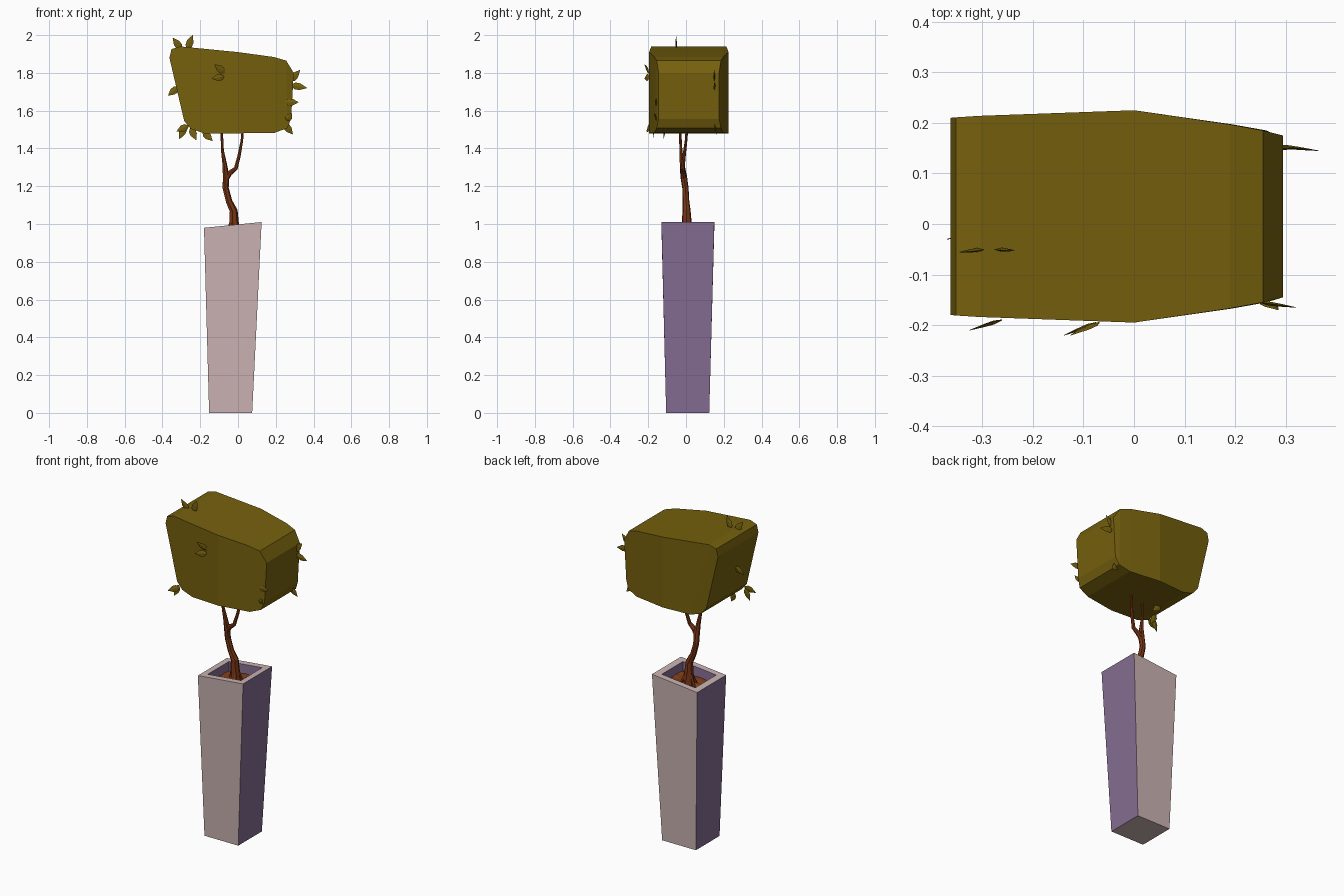
import bpy, bmesh, math, random
from mathutils import Vector
random.seed(3)


def material(name, r, g, b):
    m = bpy.data.materials.new(name)
    m.diffuse_color = (r, g, b, 1)
    return m


PINK = material("pale pink", 0.60, 0.45, 0.45)
PURPLE = material("dusty purple", 0.235, 0.155, 0.29)
OLIVE = material("olive green", 0.18, 0.118, 0.004)
BARK = material("red brown bark", 0.19, 0.036, 0.007)
SOIL = material("brown soil", 0.22, 0.05, 0.01)


def finish(name, bm, *mats):
    bmesh.ops.recalc_face_normals(bm, faces=bm.faces)
    me = bpy.data.meshes.new(name)
    bm.to_mesh(me)
    bm.free()
    for m in mats:
        me.materials.append(m)
    ob = bpy.data.objects.new(name, me)
    bpy.context.collection.objects.link(ob)
    return ob


def loft(bm, rings, cap_start=True, cap_end=True):
    """Skin a list of point rings with quads."""
    vs = [[bm.verts.new(p) for p in ring] for ring in rings]
    n = len(vs[0])
    for a, b in zip(vs, vs[1:]):
        for i in range(n):
            j = (i + 1) % n
            bm.faces.new((a[i], a[j], b[j], b[i]))
    if cap_start:
        bm.faces.new(vs[0][::-1])
    if cap_end:
        bm.faces.new(vs[-1])


def rect(x0, x1, y0, y1, zf):
    return [(x, y, zf(x)) for x, y in ((x0, y0), (x1, y0), (x1, y1), (x0, y1))]


# planter: tapered box with a slanted rim and a recessed inside
def rim(x):
    return 0.98 + (x + 0.18) * 0.1


bm = bmesh.new()
loft(bm, [rect(-0.153, 0.075, -0.105, 0.123, lambda x: 0),
          rect(-0.18, 0.125, -0.13, 0.15, rim),
          rect(-0.14, 0.085, -0.092, 0.112, rim),
          rect(-0.138, 0.082, -0.089, 0.109, lambda x: rim(x) - 0.09)])
bm.normal_update()
for f in bm.faces:
    c = f.calc_center_median()
    inside = abs(f.normal.z) < 0.3 and -0.145 < c.x < 0.09 and -0.095 < c.y < 0.115 and c.z > 0.7
    f.material_index = 1 if abs(f.normal.x) > 0.7 or inside else 0
finish("planter", bm, PINK, PURPLE)

# soil: slightly uneven patch
bm = bmesh.new()
bmesh.ops.create_grid(bm, x_segments=8, y_segments=8, size=0.5)
for v in bm.verts:
    x, y = -0.028 + v.co.x * 0.224, 0.01 + v.co.y * 0.202
    v.co = (x, y, rim(x) - 0.055 + random.uniform(-0.005, 0.005))
finish("soil", bm, SOIL)


# trunk and branches: tapered tubes along (x, y, z, radius) paths
def tube(name, path, sides=7):
    pts = [Vector(p[:3]) for p in path]
    bm = bmesh.new()
    rings = []
    for i, p in enumerate(pts):
        d = (pts[min(i + 1, len(pts) - 1)] - pts[max(i - 1, 0)]).normalized()
        u = Vector((0, 1, 0)).cross(d).normalized()
        w = d.cross(u)
        r = path[i][3]
        rings.append([p + r * (math.cos(a) * u + math.sin(a) * w)
                      for a in (2 * math.pi * k / sides for k in range(sides))])
    loft(bm, rings)
    return finish(name, bm, BARK)


tube("trunk", [(-0.02, 0.005, 0.91, 0.036), (-0.022, 0.004, 0.99, 0.028),
               (-0.024, 0.003, 1.07, 0.022), (-0.048, 0, 1.12, 0.018),
               (-0.066, -0.003, 1.19, 0.017), (-0.064, -0.012, 1.25, 0.018),
               (-0.07, -0.02, 1.31, 0.013), (-0.083, -0.027, 1.39, 0.008),
               (-0.088, -0.033, 1.53, 0.006)])
tube("right_branch", [(-0.066, -0.01, 1.23, 0.012), (-0.045, -0.015, 1.27, 0.015),
                      (-0.012, -0.018, 1.295, 0.011), (0.005, -0.01, 1.36, 0.009),
                      (0.02, 0, 1.44, 0.007), (0.028, 0.006, 1.53, 0.006)])
for k in range(5):
    a = k * 2 * math.pi / 5 + 0.4
    c, s = math.cos(a), math.sin(a)
    tube(f"root_{k + 1}", [(-0.022 + 0.012 * c, 0.004 + 0.012 * s, 1.03, 0.006),
                           (-0.022 + 0.026 * c, 0.004 + 0.026 * s, 0.97, 0.010),
                           (-0.022 + 0.055 * c, 0.004 + 0.055 * s, 0.91, 0.008)], 5)

# clipped foliage: sections from left to right (top x, top z, bottom x, bottom z)
SECTIONS = [(-0.363, 1.88, -0.285, 1.546), (-0.352, 1.926, -0.25, 1.504),
            (-0.305, 1.94, -0.18, 1.48), (0, 1.91, 0, 1.48),
            (0.19, 1.884, 0.195, 1.483), (0.255, 1.865, 0.262, 1.508),
            (0.295, 1.80, 0.281, 1.557)]
WIDTHS = [0.195, 0.196, 0.199, 0.21, 0.182, 0.17, 0.16]
bm = bmesh.new()
loft(bm, [[(tx, 0.015 - w, tz), (tx, 0.015 + w, tz), (bx, 0.015 + w, bz), (bx, 0.015 - w, bz)]
          for (tx, tz, bx, bz), w in zip(SECTIONS, WIDTHS)])
finish("foliage", bm, OLIVE)


# loose leaves: pointed blades from base to tip
def leaf(name, base, tip):
    b, t = Vector(base), Vector(tip)
    d = (t - b).normalized()
    side = d.cross(Vector((0, 1, 0))).normalized()
    up = side.cross(d)
    bm = bmesh.new()

    def ring(f, w, h):
        c = b.lerp(t, f)
        return [c + side * w, c + up * h, c - side * w, c - up * h]
    loft(bm, [ring(0, 0.004, 0.001), ring(0.25, 0.018, 0.004),
              ring(0.55, 0.018, 0.003), ring(1, 0.001, 0.0005)])
    finish(name, bm, OLIVE)


LEAVES = [
    ((-0.30, -0.05, 1.925), (-0.345, -0.056, 1.985)), ((-0.268, -0.05, 1.925), (-0.24, -0.053, 2.0)),
    ((-0.315, -0.02, 1.725), (-0.37, -0.03, 1.68)), ((-0.262, -0.19, 1.52), (-0.325, -0.21, 1.49)),
    ((-0.28, -0.17, 1.52), (-0.31, -0.175, 1.45)),
    ((-0.25, -0.11, 1.51), (-0.222, -0.12, 1.445)), ((-0.185, 0.01, 1.49), (-0.135, 0, 1.44)),
    ((0.275, 0.15, 1.755), (0.328, 0.15, 1.815)), ((0.28, 0.155, 1.735), (0.365, 0.145, 1.72)),
    ((0.25, -0.155, 1.645), (0.32, -0.165, 1.645)), ((0.255, -0.155, 1.55), (0.285, -0.17, 1.585)),
    ((0.245, 0.15, 1.53), (0.29, 0.16, 1.475)),
    ((-0.07, -0.195, 1.80), (-0.125, -0.22, 1.845)), ((-0.075, -0.195, 1.78), (-0.138, -0.22, 1.77)),
]
for k, (b, t) in enumerate(LEAVES):
    leaf(f"leaf_{k + 1}", b, t)
